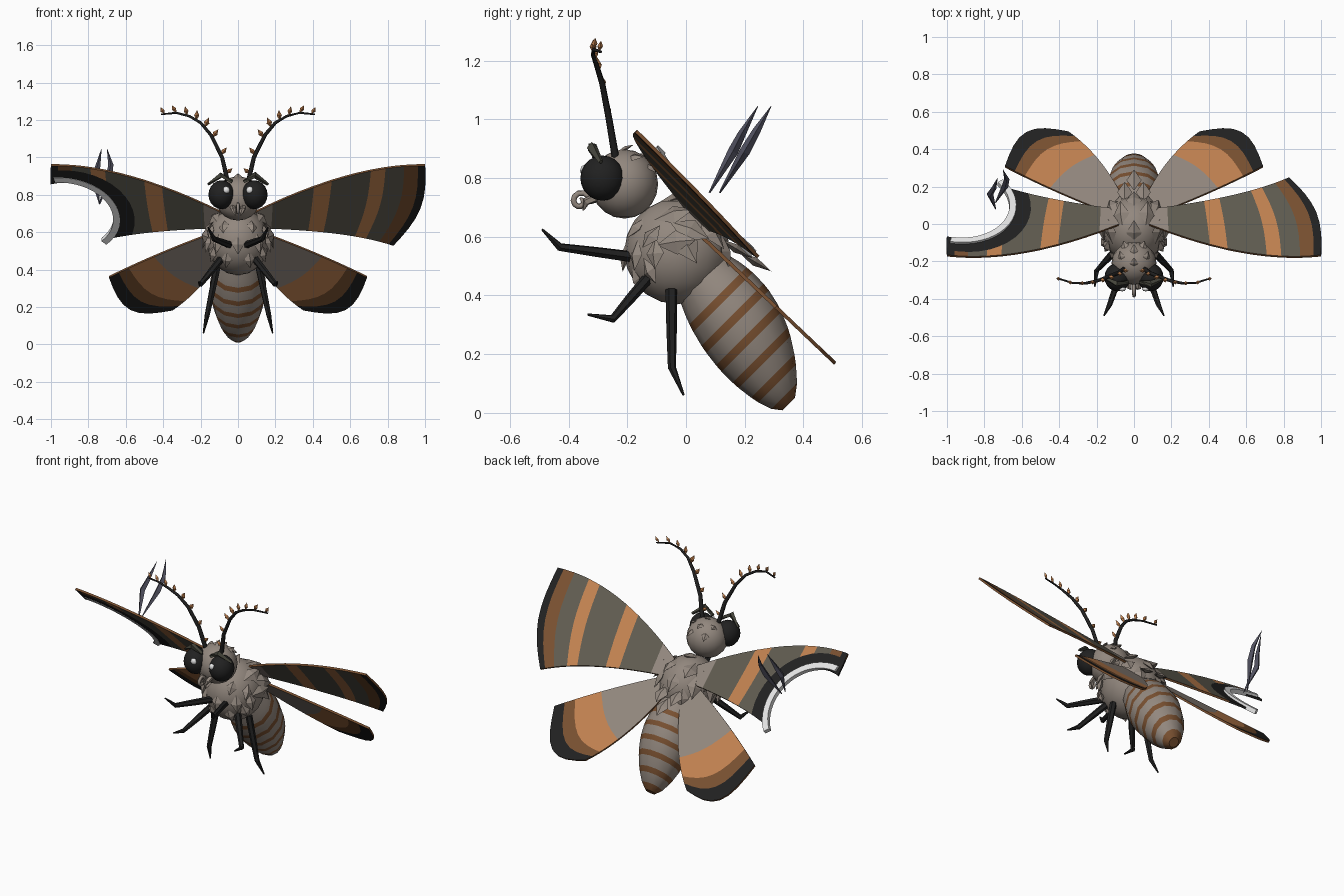
import bpy, bmesh
from math import sin, cos, pi, radians
from mathutils import Vector as V, Matrix

cube = bpy.data.objects.get("Cube")
if cube:
    bpy.data.objects.remove(cube)

COLOURS = {
    "fur": (0.29, 0.245, 0.21), "orange": (0.53, 0.22, 0.08), "olive": (0.115, 0.105, 0.08),
    "brown": (0.19, 0.08, 0.03), "black": (0.015, 0.015, 0.015), "white": (0.8, 0.8, 0.8),
    "ash": (0.085, 0.085, 0.12), "moss": (0.06, 0.06, 0.045),
}
NAMES = list(COLOURS)
MATS = []
for key, rgb in COLOURS.items():
    m = bpy.data.materials.new(key)
    m.use_nodes = True
    m.diffuse_color = (*rgb, 1)
    m.node_tree.nodes["Principled BSDF"].inputs["Base Color"].default_value = (*rgb, 1)
    MATS.append(m)


def finish(name, bm, colour=None, smooth=False):
    """Turn a bmesh into an object; without a colour the face indices are kept."""
    bmesh.ops.recalc_face_normals(bm, faces=bm.faces[:])
    for f in bm.faces:
        f.smooth = smooth and len(f.verts) < 5
        if colour:
            f.material_index = NAMES.index(colour)
    me = bpy.data.meshes.new(name)
    bm.to_mesh(me)
    bm.free()
    for m in MATS:
        me.materials.append(m)
    ob = bpy.data.objects.new(name, me)
    bpy.context.collection.objects.link(ob)
    return ob


def ball(name, loc, size, colour, seg=20):
    bm = bmesh.new()
    mat = Matrix.Translation(loc) @ Matrix.Diagonal((*size, 1))
    bmesh.ops.create_uvsphere(bm, u_segments=seg, v_segments=seg // 2, radius=1, matrix=mat)
    return finish(name, bm, colour, True)


def loft(bm, rings):
    """Skin a list of point rings and cap both ends; returns the bands of faces."""
    rows = [[bm.verts.new(p) for p in r] for r in rings]
    n = len(rows[0])
    bands = [[bm.faces.new((a[i], a[(i + 1) % n], b[(i + 1) % n], b[i])) for i in range(n)]
             for a, b in zip(rows, rows[1:])]
    return bands + [[bm.faces.new(rows[0]), bm.faces.new(rows[-1])]]


def tube(name, pts, radii, colour, sides=6, smooth=True):
    pts = [V(p) for p in pts]
    rings = []
    for i, p in enumerate(pts):
        t = (pts[min(i + 1, len(pts) - 1)] - pts[max(i - 1, 0)]).normalized()
        u = t.cross(V((0.9, 0.1, 0.3))).normalized()
        w = t.cross(u)
        rings.append([p + radii[i] * (u * cos(a) + w * sin(a))
                      for a in (2 * pi * k / sides for k in range(sides))])
    bm = bmesh.new()
    loft(bm, rings)
    return finish(name, bm, colour, smooth)


def scale_plate(bm, loc, along, normal, length, width, thick):
    """A flattened diamond pointing along one direction."""
    loc, along, normal = V(loc), V(along).normalized(), V(normal).normalized()
    side = along.cross(normal).normalized()
    ring = [bm.verts.new(loc + d) for d in (along * length, side * width, -along * length, -side * width)]
    for s in (1, -1):
        top = bm.verts.new(loc + normal * thick * s)
        for i in range(4):
            bm.faces.new((ring[i], ring[(i + 1) % 4], top))


# Body masses
THORAX = V((0, -0.03, 0.55))
ball("thorax", THORAX, (0.165, 0.18, 0.18), "fur")
HEAD = V((0, -0.21, 0.78))
ball("head", HEAD, (0.12, 0.115, 0.118), "fur")

# Abdomen with painted rings
stations = [0, 0.09]
for c in (0.18, 0.34, 0.50, 0.66, 0.82):
    stations += [c - 0.028, c + 0.028]
stations += [0.94, 1]
rings = []
for s in stations:
    c = V((0, 0.06, 0.46)).lerp(V((0, 0.35, 0.03)), s) + V((0, 0.01, 0.01)) * sin(pi * s)
    r = 0.03 + 0.12 * max(0, sin(pi * (0.2 + 0.8 * s))) ** 0.7
    rings.append([c + r * V((cos(a), 0.71 * sin(a), 0.71 * sin(a)))
                  for a in (2 * pi * k / 12 for k in range(12))])
bm = bmesh.new()
for i, band in enumerate(loft(bm, rings)):
    striped = (i % 2 == 0 and 2 <= i <= 10) or i >= len(stations) - 2
    for f in band:
        f.material_index = NAMES.index("brown" if striped else "fur")
finish("abdomen", bm, None, True)

# Fur scales over back, chest, head and abdomen root
bm = bmesh.new()
rows = [(-5, (0, 45, 80), 0.07), (30, (22, 62), 0.075), (62, (0, 42, 78), 0.07),
        (90, (22,), 0.065), (-60, (25, 55), 0.05), (-95, (0, 38, 65), 0.055), (-125, (20, 50), 0.05)]
for a, lats, size in rows:
    for b in sorted({s * b for b in lats for s in (1, -1)}):
        ra, rb = radians(a), radians(b)
        d = V((sin(rb), cos(rb) * sin(ra), cos(rb) * cos(ra)))
        back = V((0, cos(ra), -sin(ra))) * (1 if a > -30 else -1)
        scale_plate(bm, THORAX + d * 0.178, back + d * 0.25, d, size, size * 0.6, 0.018)
for a, b in ((0, 0), (35, 0), (20, 35), (20, -35), (60, 25), (60, -25)):
    ra, rb = radians(a), radians(b)
    d = V((sin(rb), cos(rb) * sin(ra), cos(rb) * cos(ra)))
    scale_plate(bm, HEAD + d * 0.118, V((0, cos(ra), -sin(ra))) + d * 0.5, d, 0.035, 0.022, 0.01)
for x, y, z in ((0, 0.235, 0.515), (0.05, 0.17, 0.56), (-0.05, 0.17, 0.56)):
    scale_plate(bm, (x, y, z), (0, 0.85, -0.5), (0, 0.5, 0.85), 0.065, 0.04, 0.015)
finish("fur_scales", bm, "fur")

# Curled proboscis
curl = [(0, -0.36 + (0.036 - 0.0025 * k) * cos(0.6 * k), 0.72 + (0.036 - 0.0025 * k) * sin(0.6 * k))
        for k in range(14)]
tube("proboscis", [(0, -0.29, 0.73)] + curl, [0.01] * 15, "fur")

# Curves for wings
def bezier(p, t):
    return V(p[0]) * (1 - t) ** 2 + V(p[1]) * 2 * t * (1 - t) + V(p[2]) * t * t


def wing(name, side, lead, trail, bulge, height, bands, thick=0.012):
    """Plate between two edge curves, coloured in bands from root to tip."""
    cuts, start = [0], 0
    for end, colour in bands:
        n = max(1, round((end - start) / 0.08))
        cuts += [start + (end - start) * (k + 1) / n for k in range(n)]
        start = end
    bm = bmesh.new()
    grid, count = [], 8
    for t in cuts:
        row = []
        for j in range(count + 1):
            s = j / count
            p = bezier(lead, t).lerp(bezier(trail, t), s) + V(bulge) * sin(pi * s) * t ** 3
            row.append(bm.verts.new((side * p.x, p.y, height(p.x, p.y))))
        grid.append(row)
    for t, a, b in zip(cuts, grid, grid[1:]):
        colour = next(c for end, c in bands if t < end - 1e-4)
        for j in range(count):
            f = bm.faces.new((a[j], b[j], b[j + 1], a[j + 1]))
            f.material_index = NAMES.index(colour)
    bmesh.ops.recalc_face_normals(bm, faces=bm.faces[:])
    bm.normal_update()
    flat = bm.faces[0].normal.copy()
    bmesh.ops.solidify(bm, geom=bm.faces[:], thickness=thick)
    bm.normal_update()
    for f in bm.faces:
        if abs(f.normal.dot(flat)) < 0.5:
            f.material_index = NAMES.index("brown" if f.calc_center_median().z > 0 else "black")
    return finish(name, bm)


FORE = dict(lead=((0.08, 0.0), (0.61, -0.21), (1.0, -0.165)),
            trail=((0.08, 0.08), (0.58, 0.14), (0.83, 0.25)), bulge=(0.06, 0.02),
            height=lambda x, y: 0.70 + 0.1 * x - 0.99 * y,
            bands=((0.1, "fur"), (0.32, "olive"), (0.42, "orange"), (0.65, "olive"),
                   (0.74, "orange"), (0.86, "olive"), (0.95, "brown"), (1, "black")))
HIND = dict(lead=((0.05, 0.03), (0.4, 0.16), (0.69, 0.31)),
            trail=((0.05, 0.12), (0.16, 0.36), (0.35, 0.495)), bulge=(0.055, 0.09),
            height=lambda x, y: 0.66 - 0.95 * y,
            bands=((0.6, "fur"), (0.82, "orange"), (0.91, "brown"), (1, "black")))
wing("left_forewing", 1, **FORE)
wing("left_hindwing", 1, **HIND)
wing("right_hindwing", -1, **HIND)

# Damaged forewing: bite cut out, charred zone and pale rim
normal = V((0.1, 0.99, 1)).normalized()
across = V((1, 0, -0.1)).normalized()
upslope = across.cross(normal).normalized()
if upslope.z < 0:
    upslope.negate()
bite = V((-0.91, 0.107, 0.685))


def carve(ob, radius, operation):
    cut = bmesh.new()
    mat = Matrix.Translation(bite) @ normal.to_track_quat("Z", "Y").to_matrix().to_4x4()
    bmesh.ops.create_cone(cut, cap_ends=True, segments=40, radius1=radius, radius2=radius,
                          depth=0.5, matrix=mat)
    cutter = finish("bite_cutter", cut, "black")
    cutter.hide_render = True
    mod = ob.modifiers.new("carve", "BOOLEAN")
    mod.object, mod.operation, mod.solver = cutter, operation, "EXACT"
    deps = bpy.context.evaluated_depsgraph_get()
    me = bpy.data.meshes.new_from_object(ob.evaluated_get(deps))
    ob.modifiers.clear()
    ob.data = me
    bpy.data.objects.remove(cutter)


carve(wing("right_forewing", -1, **FORE), 0.36, "DIFFERENCE")
char = wing("charred_zone", -1, **{**FORE, "bands": ((1, "black"),)})
carve(char, 0.36, "INTERSECT")
carve(char, 0.265, "DIFFERENCE")
for p in char.data.polygons:
    p.material_index = NAMES.index("black")
rings = []
for k in range(19):
    a = radians(-38 + 146 * k / 18)
    out = across * cos(a) + upslope * sin(a)
    rings.append([bite + out * (0.262 + 0.018 * i + 0.03 * (k / 18) ** 3) + normal * 0.014 * j
                  for i, j in ((-1, -1), (1, -1), (1, 1), (-1, 1))])
bm = bmesh.new()
loft(bm, rings)
finish("bite_rim", bm, "white")

# Smoke wisps rising from the bite
for i, pts in enumerate((((-0.74, 0.08, 0.75), (-0.77, 0.16, 0.89), (-0.75, 0.19, 0.95), (-0.73, 0.245, 1.045)),
                         ((-0.74, 0.115, 0.75), (-0.69, 0.20, 0.89), (-0.68, 0.24, 0.96), (-0.70, 0.29, 1.045)))):
    tube("smoke_wisp_%d" % i, pts, (0.003, 0.018, 0.014, 0.001), "ash", 4, False)

# Mirrored parts: eyes, brows, antennae and legs
LEGS = {"front": ((0.04, -0.17, 0.53), (0.13, -0.43, 0.565), (0.16, -0.49, 0.625)),
        "middle": ((0.08, -0.12, 0.47), (0.2, -0.25, 0.32), (0.21, -0.335, 0.335)),
        "rear": ((0.11, -0.05, 0.42), (0.165, -0.048, 0.155), (0.185, -0.008, 0.06))}
FEELER = [(0.055, -0.24, 0.87), (0.085, -0.262, 1.0), (0.145, -0.285, 1.12),
          (0.20, -0.305, 1.185), (0.26, -0.317, 1.22), (0.33, -0.315, 1.238), (0.41, -0.29, 1.23)]
for side, word in ((1, "left"), (-1, "right")):
    flip = lambda pts: [V((side * x, y, z)) for x, y, z in pts]
    eye = V((side * 0.088, -0.285, 0.80))
    ball(word + "_eye", eye, (0.07, 0.075, 0.077), "black")
    ball(word + "_eye_glint", eye + V((-side * 0.025, -0.062, 0.025)), (0.02, 0.014, 0.02), "white", 8)
    tube(word + "_brow", flip([(0.16, -0.29, 0.855), (0.09, -0.32, 0.905), (0.03, -0.31, 0.87)]),
         (0.008, 0.018, 0.01), "moss", 4, False)
    tube(word + "_palp", flip([(0.03, -0.29, 0.74), (0.025, -0.34, 0.72), (0.015, -0.35, 0.69)]),
         (0.015, 0.014, 0.003), "fur", 5, False)
    path = flip(FEELER)
    tube(word + "_antenna", path, [0.013 - 0.0014 * k for k in range(7)], "black")
    bm = bmesh.new()
    for k in range(8):
        f = 0.4 + 5.5 * k / 7
        i = int(f)
        p = path[i].lerp(path[i + 1], f - i)
        d = (path[i + 1] - path[i]).normalized()
        up = V((-d.z * side, 0, d.x * side)).normalized()
        size = 0.03 - 0.002 * abs(k - 3)
        scale_plate(bm, p + up * size * 0.85, up + d * 0.5, (0, 1, 0), size, size * 0.5, size * 0.45)
    finish(word + "_antenna_scales", bm, "orange")
    for leg, pts in LEGS.items():
        hip, knee, foot = flip(pts)
        tube(word + "_" + leg + "_leg", [hip, hip.lerp(knee, 0.5), knee, foot],
             (0.02, 0.018, 0.014, 0.004), "black", 6, False)
